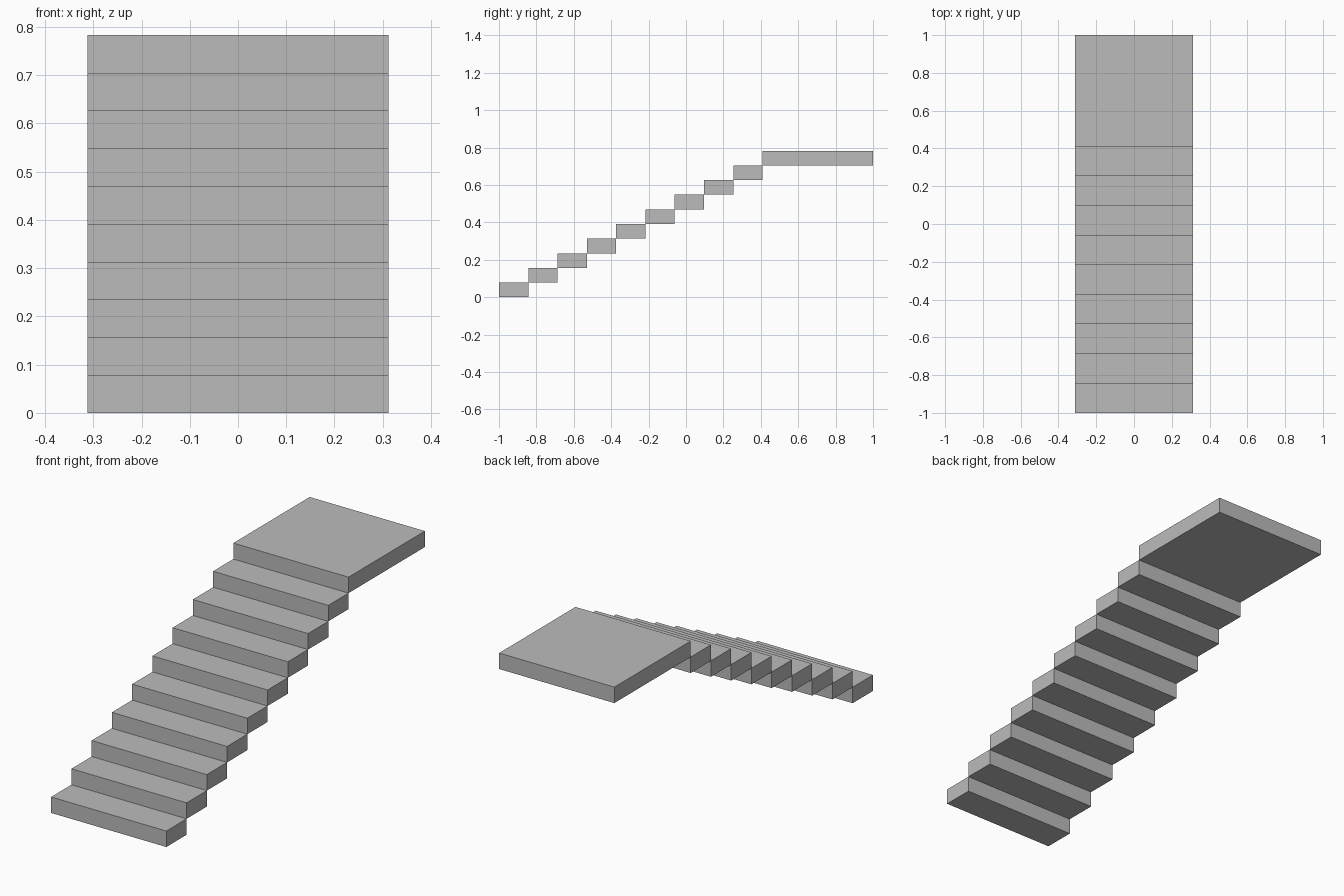
import bpy

if "Cube" in bpy.data.objects:
    bpy.data.objects.remove(bpy.data.objects["Cube"])

STEPS = 9
RISE = 0.0783
RUN = 0.1566
WIDTH = 0.624

grey = bpy.data.materials.new("plain_grey")
grey.diffuse_color = (0.5, 0.5, 0.5, 1)
grey.use_nodes = True
grey.node_tree.nodes["Principled BSDF"].inputs["Base Color"].default_value = grey.diffuse_color


def block(name, y0, y1, z0, z1):
    """Full-width box spanning the given y and z ranges."""
    bpy.ops.mesh.primitive_cube_add(size=1, location=(0, (y0 + y1) / 2, (z0 + z1) / 2))
    ob = bpy.context.object
    ob.name = name
    ob.scale = (WIDTH, y1 - y0, z1 - z0)
    bpy.ops.object.transform_apply(location=False, rotation=False, scale=True)
    ob.data.materials.append(grey)
    return ob


# Rising flight of solid steps, touching edge to edge
for i in range(STEPS):
    y = -1 + i * RUN
    block(f"step_{i + 1}", y, y + RUN, i * RISE, (i + 1) * RISE)

# Landing at the top
block("landing", -1 + STEPS * RUN, 1, STEPS * RISE, (STEPS + 1) * RISE)
